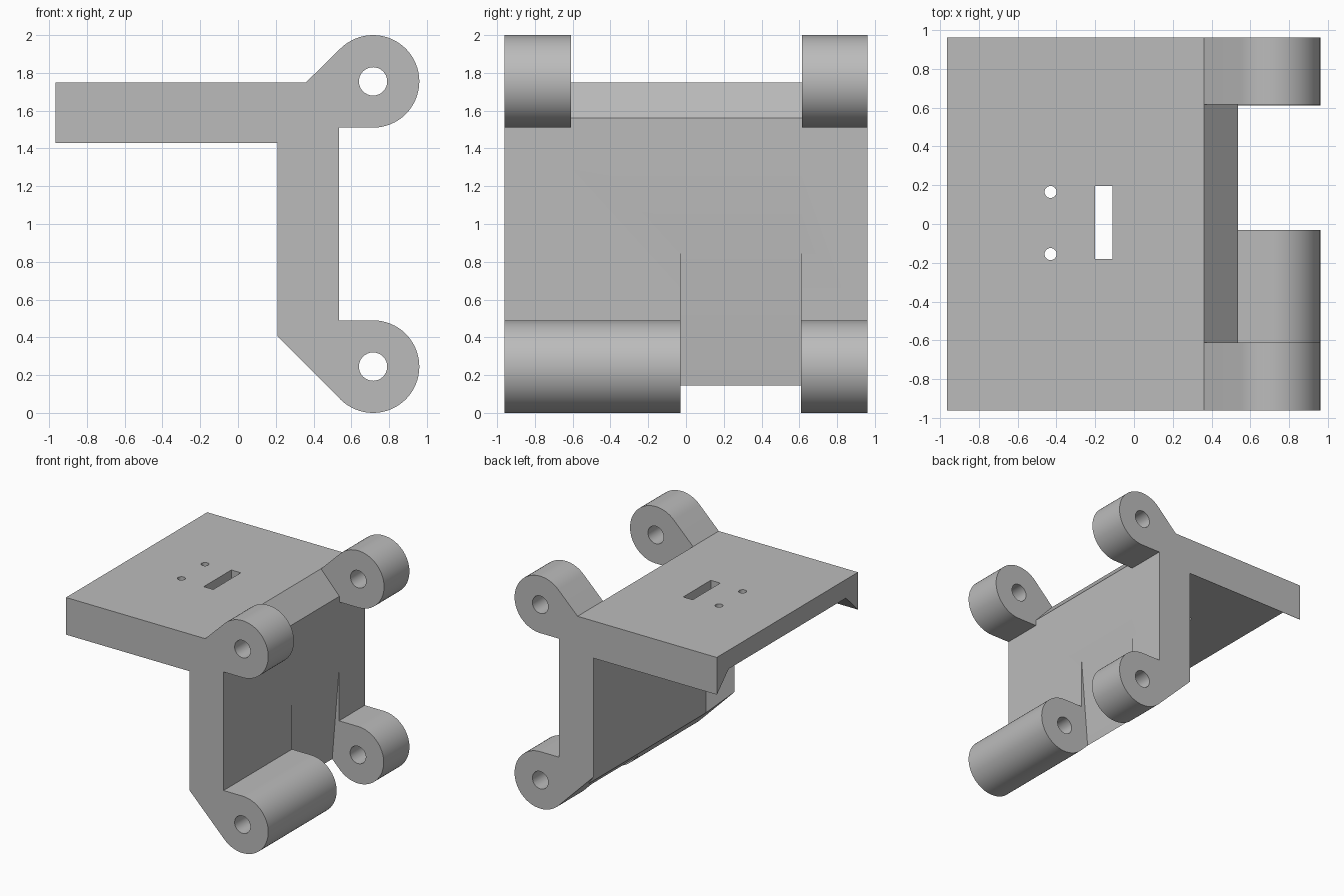
import bpy, bmesh
from math import sin, cos, radians

if "Cube" in bpy.data.objects:
    bpy.data.objects.remove(bpy.data.objects["Cube"])

grey = bpy.data.materials.new("plain grey")
grey.use_nodes = True
colour = (0.5, 0.5, 0.5, 1)
grey.diffuse_color = colour
grey.node_tree.nodes["Principled BSDF"].inputs["Base Color"].default_value = colour


def loft(name, rings):
    """Solid skinned through (y, [(x, z), ...]) rings, capped at both ends."""
    bm = bmesh.new()
    loops = [[bm.verts.new((x, y, z)) for x, z in pts] for y, pts in rings]
    n = len(loops[0])
    for a, b in zip(loops, loops[1:]):
        for i in range(n):
            j = (i + 1) % n
            bm.faces.new((a[i], a[j], b[j], b[i]))
    bm.faces.new(loops[0])
    bm.faces.new(loops[-1])
    bmesh.ops.recalc_face_normals(bm, faces=bm.faces)
    mesh = bpy.data.meshes.new(name)
    bm.to_mesh(mesh)
    bm.free()
    ob = bpy.data.objects.new(name, mesh)
    bpy.context.collection.objects.link(ob)
    mesh.materials.append(grey)
    return ob


def prism(name, y0, y1, pts):
    return loft(name, [(y0, pts), (y1, pts)])


def arc(cx, cz, r, start, end, steps):
    angles = [radians(start + (end - start) * i / steps) for i in range(steps + 1)]
    return [(cx + r * cos(a), cz + r * sin(a)) for a in angles]


def rect(x0, x1, z0, z1):
    return [(x0, z0), (x1, z0), (x1, z1), (x0, z1)]


W = 0.96                     # half width of the bracket
LUG_X, R = 0.715, 0.245      # lug centre and radius
UP_Z, LOW_Z = 1.755, 0.245   # pivot heights
FACE = 0.535                 # outer face of the wall

# Side profile: top plate, upper lug, wall, lower lug
profile = [(-0.965, 1.43), (-0.965, 1.75), (0.36, 1.75)]
profile += arc(LUG_X, UP_Z, R, 135, -90, 40)
profile += [(FACE, UP_Z - R), (FACE, LOW_Z + R)]
profile += arc(LUG_X, LOW_Z, R, 90, -135, 40)
profile += [(0.21, 0.405), (0.21, 1.43)]
bracket = prism("hinge_bracket", -W, W, profile)

cutters = []

# Gaps between the lugs, with sloped floors
cutters.append(prism("upper_gap", -0.61, 0.615, [
    (0.36, 1.75), (FACE, 1.56), (FACE, 1.45), (1.2, 1.45), (1.2, 2.2), (0.36, 2.2)]))
cutters.append(prism("lower_gap", -0.03, 0.61, [
    (FACE, 0.94), (0.45, -0.1), (1.2, -0.1), (1.2, 0.94)]))

# Hollow behind the wall and plate, leaving bevelled end ribs
rings = []
for y, d in ((-W + 0.003, 0), (-W + 0.163, 0.16), (W - 0.163, 0.16), (W - 0.003, 0)):
    rings.append((y, rect(-1.3, 0.21 + d, -0.3, 1.43 + d)))
cutters.append(loft("hollow", rings))

# Pivot bores
for z in (UP_Z, LOW_Z):
    cutters.append(prism("bore", -1.2, 1.2, arc(LUG_X, z, 0.075, 0, 348.75, 31)))

# Plate slot and two screw holes
cutters.append(prism("slot", -0.18, 0.195, rect(-0.2, -0.11, 1.5, 1.9)))
for y in (-0.155, 0.165):
    bpy.ops.mesh.primitive_cylinder_add(vertices=24, radius=0.031, depth=0.5,
                                        location=(-0.43, y, 1.7))
    cutters.append(bpy.context.object)

# Cut everything out of the bracket
bpy.ops.object.select_all(action='DESELECT')
bpy.context.view_layer.objects.active = bracket
bracket.select_set(True)
for cutter in cutters:
    mod = bracket.modifiers.new("cut", 'BOOLEAN')
    mod.operation = 'DIFFERENCE'
    mod.solver = 'EXACT'
    mod.object = cutter
    bpy.ops.object.modifier_apply(modifier=mod.name)
    bpy.data.objects.remove(cutter)

bpy.ops.object.shade_smooth_by_angle(angle=radians(25))
